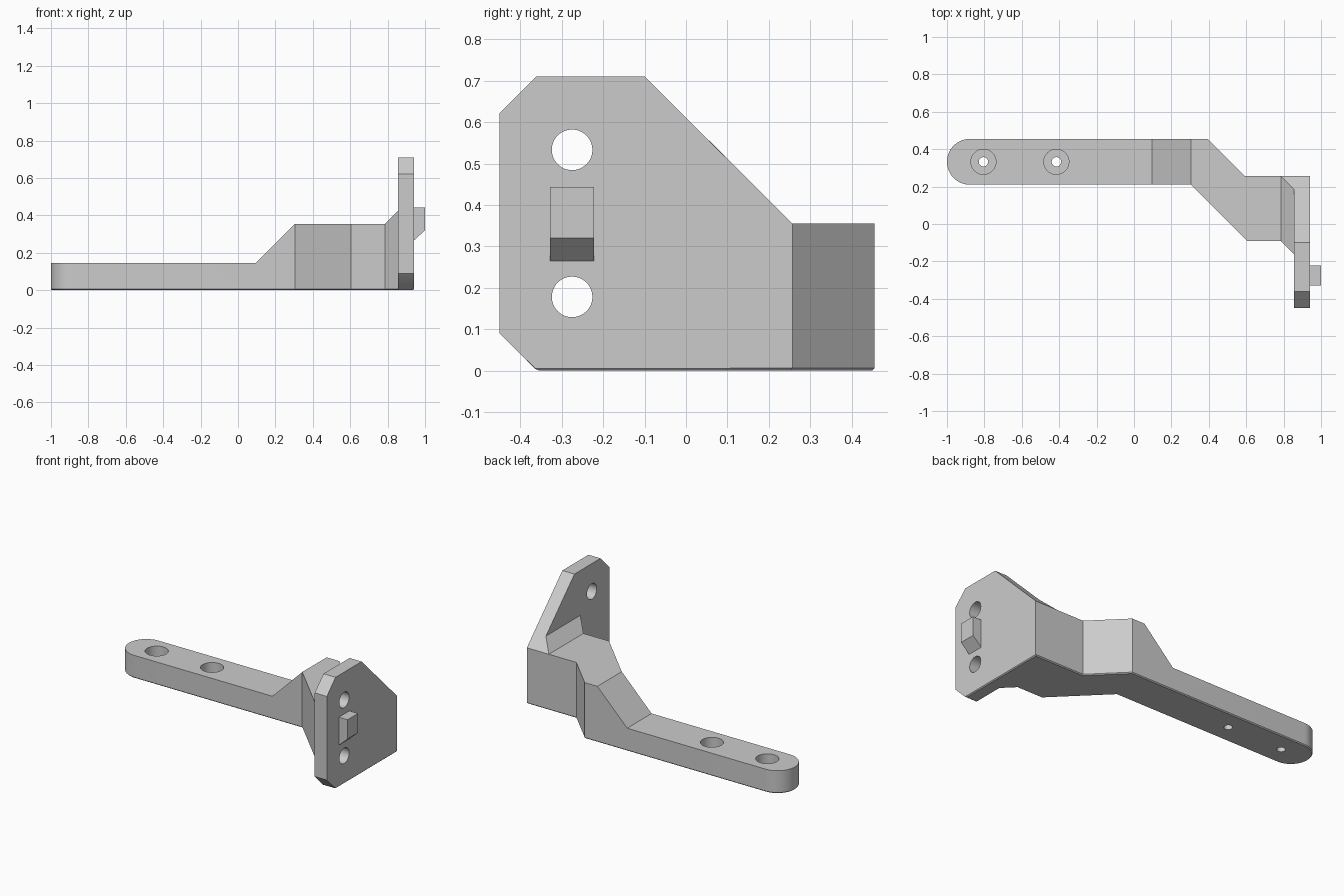
import bpy, bmesh, math
from mathutils import Vector

if "Cube" in bpy.data.objects:
    bpy.data.objects.remove(bpy.data.objects["Cube"])

grey = bpy.data.materials.new("plain grey")
grey.use_nodes = True
grey.diffuse_color = (0.6, 0.6, 0.6, 1)
grey.node_tree.nodes["Principled BSDF"].inputs["Base Color"].default_value = (0.6, 0.6, 0.6, 1)


def add_object(name, bm):
    bmesh.ops.recalc_face_normals(bm, faces=bm.faces)
    mesh = bpy.data.meshes.new(name)
    bm.to_mesh(mesh)
    bm.free()
    mesh.materials.append(grey)
    obj = bpy.data.objects.new(name, mesh)
    bpy.context.collection.objects.link(obj)
    return obj


def prism(name, outline, axis, low, high):
    """Extrude a 2D outline along an axis between two levels."""
    place = {"x": lambda a, b, c: (c, a, b),
             "y": lambda a, b, c: (a, c, b),
             "z": lambda a, b, c: (a, b, c)}[axis]
    bm = bmesh.new()
    face = bm.faces.new([bm.verts.new(place(a, b, low)) for a, b in outline])
    moved = bmesh.ops.extrude_face_region(bm, geom=[face])["geom"]
    bmesh.ops.translate(bm, vec=Vector(place(0, 0, high - low)),
                        verts=[v for v in moved if isinstance(v, bmesh.types.BMVert)])
    # Extruding a region removes the starting face, so close it when open
    rim = [e for e in bm.edges if e.is_boundary]
    if rim:
        bmesh.ops.holes_fill(bm, edges=rim)
    return add_object(name, bm)


def arc(cx, cy, radius, start, end, steps):
    angles = [math.radians(start + (end - start) * i / steps) for i in range(steps + 1)]
    return [(cx + radius * math.cos(t), cy + radius * math.sin(t)) for t in angles]


def disc(cx, cy, radius):
    return arc(cx, cy, radius, 0, 360, 48)[:-1]


def combine(target, tool, operation):
    mod = target.modifiers.new(operation.lower(), "BOOLEAN")
    mod.operation, mod.solver, mod.object = operation, "EXACT", tool
    bpy.context.view_layer.objects.active = target
    bpy.ops.object.modifier_apply(modifier=mod.name)
    bpy.data.objects.remove(tool)


# Cranked arm: plan outline crossed with its stepped side profile
plan = arc(-0.8775, 0.3325, 0.1225, 90, 270, 32) + [
    (0.305, 0.21), (0.605, -0.09), (0.785, -0.09),
    (0.785, 0.257), (0.592, 0.257), (0.394, 0.455)]
bracket = prism("bracket", plan, "z", 0, 0.5)
profile = [(-1.1, 0), (0.785, 0), (0.785, 0.355), (0.305, 0.355), (0.095, 0.145), (-1.1, 0.145)]
combine(bracket, prism("arm_profile", profile, "y", -0.6, 0.6), "INTERSECT")

# Flared gusset between the arm and the plate
bm = bmesh.new()
for x, outline in ((0.785, [(-0.09, 0), (-0.09, 0.355), (0.257, 0.355), (0.257, 0)]),
                   (0.855, [(-0.16, 0), (-0.16, 0.425), (0.187, 0.425), (0.257, 0.355), (0.257, 0)])):
    for y, z in outline:
        bm.verts.new((x, y, z))
bmesh.ops.convex_hull(bm, input=bm.verts)
combine(bracket, add_object("gusset", bm), "UNION")

# Upright mounting plate with clipped corners
plate = [(-0.45, 0.09), (-0.36, 0), (0.257, 0), (0.257, 0.355),
         (-0.1, 0.71), (-0.362, 0.71), (-0.45, 0.622)]
combine(bracket, prism("mounting_plate", plate, "x", 0.855, 0.94), "UNION")

# Locating tab with a sloped underside
tab = [(0.94, 0.265), (1.0, 0.32), (1.0, 0.443), (0.94, 0.443)]
combine(bracket, prism("locating_tab", tab, "y", -0.328, -0.222), "UNION")

# Merge flat faces and chamfer the bottom rim
bm = bmesh.new()
bm.from_mesh(bracket.data)
bmesh.ops.remove_doubles(bm, verts=bm.verts, dist=0.0005)
bmesh.ops.dissolve_limit(bm, angle_limit=math.radians(1), verts=bm.verts, edges=bm.edges)
bm.normal_update()
rim = [e for e in bm.edges if all(abs(v.co.z) < 0.001 for v in e.verts)
       and any(f.normal.z > -0.9 for f in e.link_faces)]
bmesh.ops.bevel(bm, geom=rim, offset=0.006, segments=1, affect="EDGES")
bm.to_mesh(bracket.data)
bm.free()

# Counterbored screw holes in the arm
for x in (-0.805, -0.415):
    combine(bracket, prism("screw_hole", disc(x, 0.3325, 0.025), "z", -0.1, 0.3), "DIFFERENCE")
    combine(bracket, prism("counterbore", disc(x, 0.3325, 0.067), "z", 0.05, 0.3), "DIFFERENCE")

# Through holes in the plate
for z in (0.178, 0.533):
    combine(bracket, prism("plate_hole", disc(-0.275, z, 0.049), "x", 0.8, 1.1), "DIFFERENCE")

bracket.select_set(True)
bpy.context.view_layer.objects.active = bracket
bpy.ops.object.shade_smooth_by_angle(angle=math.radians(20))
